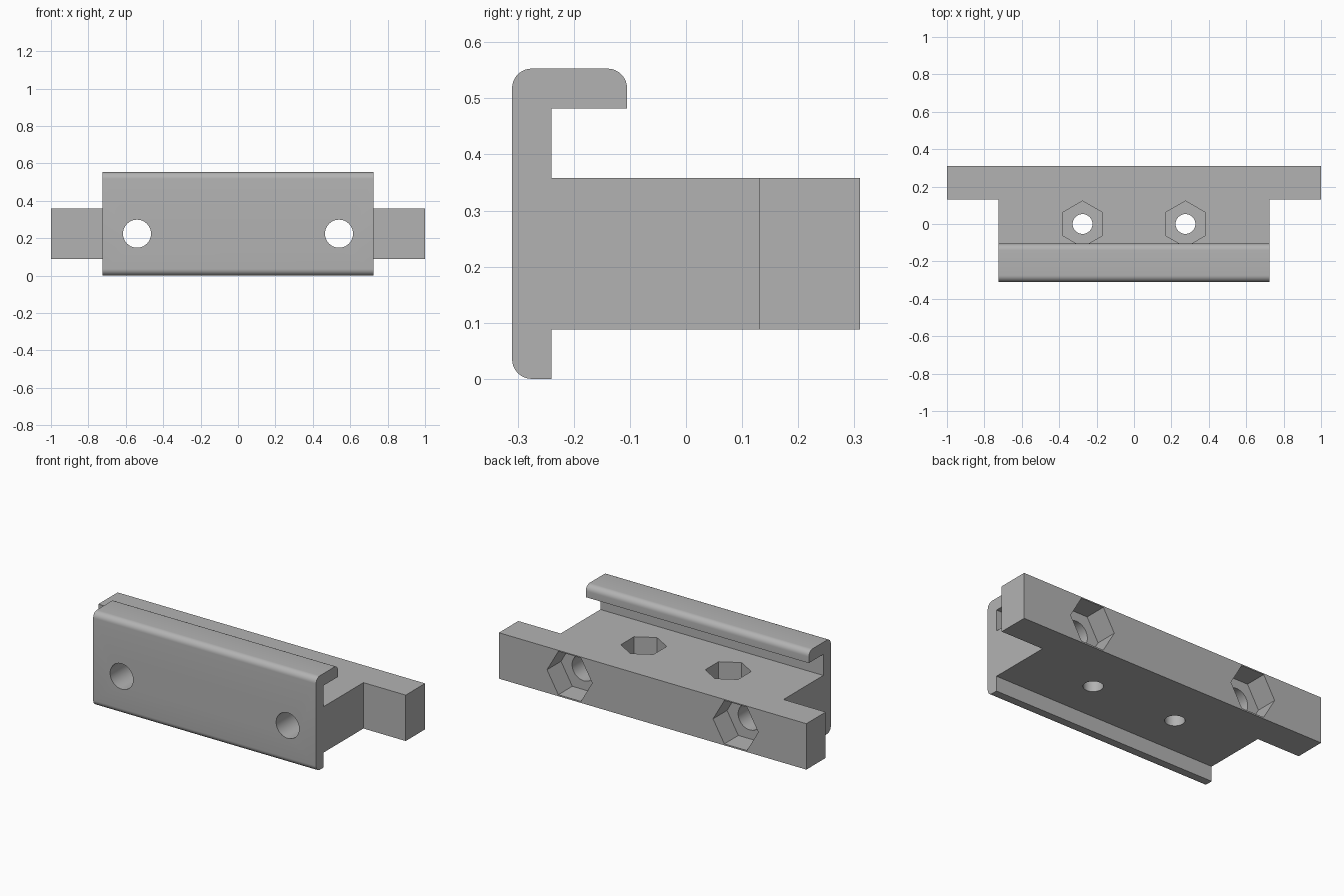
import bpy, bmesh
from math import sin, cos, pi, radians

cube = bpy.data.objects.get("Cube")
if cube:
    bpy.data.objects.remove(cube, do_unlink=True)

grey = bpy.data.materials.new("plain_grey")
grey.use_nodes = True
colour = (0.45, 0.45, 0.45, 1)
grey.diffuse_color = colour
grey.node_tree.nodes["Principled BSDF"].inputs["Base Color"].default_value = colour

PLACE = {"x": lambda a, b, t: (t, a, b),
         "y": lambda a, b, t: (a, t, b),
         "z": lambda a, b, t: (a, b, t)}


def prism(name, outline, axis, low, high):
    """Extrude a flat outline along one axis."""
    bm = bmesh.new()
    place = PLACE[axis]
    face = bm.faces.new([bm.verts.new(place(a, b, low)) for a, b in outline])
    new = bmesh.ops.extrude_face_region(bm, geom=[face])["geom"]
    shift = place(0, 0, high - low)
    bmesh.ops.translate(bm, vec=shift,
                        verts=[v for v in new if isinstance(v, bmesh.types.BMVert)])
    bmesh.ops.recalc_face_normals(bm, faces=bm.faces)
    mesh = bpy.data.meshes.new(name)
    bm.to_mesh(mesh)
    bm.free()
    mesh.materials.append(grey)
    obj = bpy.data.objects.new(name, mesh)
    bpy.context.collection.objects.link(obj)
    return obj


def ring(a, b, radius, sides, turn=0):
    return [(a + radius * cos(turn + 2 * pi * i / sides),
             b + radius * sin(turn + 2 * pi * i / sides)) for i in range(sides)]


def corner(a, b, radius, start, steps=8):
    """Quarter arc running clockwise from a start angle."""
    return [(a + radius * cos(radians(start - 90 * i / steps)),
             b + radius * sin(radians(start - 90 * i / steps)))
            for i in range(steps + 1)]


def combine(target, other, operation):
    mod = target.modifiers.new(operation, "BOOLEAN")
    mod.object, mod.operation, mod.solver = other, operation, "EXACT"
    bpy.context.view_layer.objects.active = target
    bpy.ops.object.modifier_apply(modifier=mod.name)
    bpy.data.objects.remove(other, do_unlink=True)


# Front plate with a hooked top lip
front, back, lip, top, r = -0.31, -0.24, -0.105, 0.553, 0.035
profile = (corner(front + r, r, r, 270)
           + corner(front + r, top - r, r, 180)
           + corner(lip - r, top - r, r, 90)
           + [(lip, 0.482), (back, 0.482), (back, 0)])
bracket = prism("clamp_bracket", profile, "x", -0.725, 0.725)

# T-shaped body behind the plate
half = [(0.725, -0.27), (0.725, 0.13), (1, 0.13), (1, 0.31)]
outline = half + [(-x, y) for x, y in reversed(half)]
combine(bracket, prism("body", outline, "z", 0.088, 0.358), "UNION")

# Bolt holes and hexagonal nut pockets
mid = 0.224
for side in (-1, 1):
    x, u = side * 0.54, side * 0.275
    cutters = [
        prism("front_hole", ring(x, mid, 0.075, 48), "y", -0.5, 0.5),
        prism("back_pocket", ring(x, mid, 0.147, 6), "y", 0.18, 0.5),
        prism("vertical_hole", ring(u, 0, 0.053, 48), "z", -0.1, 0.3),
        prism("top_pocket", ring(u, 0, 0.123, 6, pi / 2), "z", 0.22, 0.42),
    ]
    for cutter in cutters:
        combine(bracket, cutter, "DIFFERENCE")

bpy.ops.object.select_all(action="DESELECT")
bracket.select_set(True)
bpy.context.view_layer.objects.active = bracket
bpy.ops.object.shade_smooth_by_angle(angle=radians(30))
